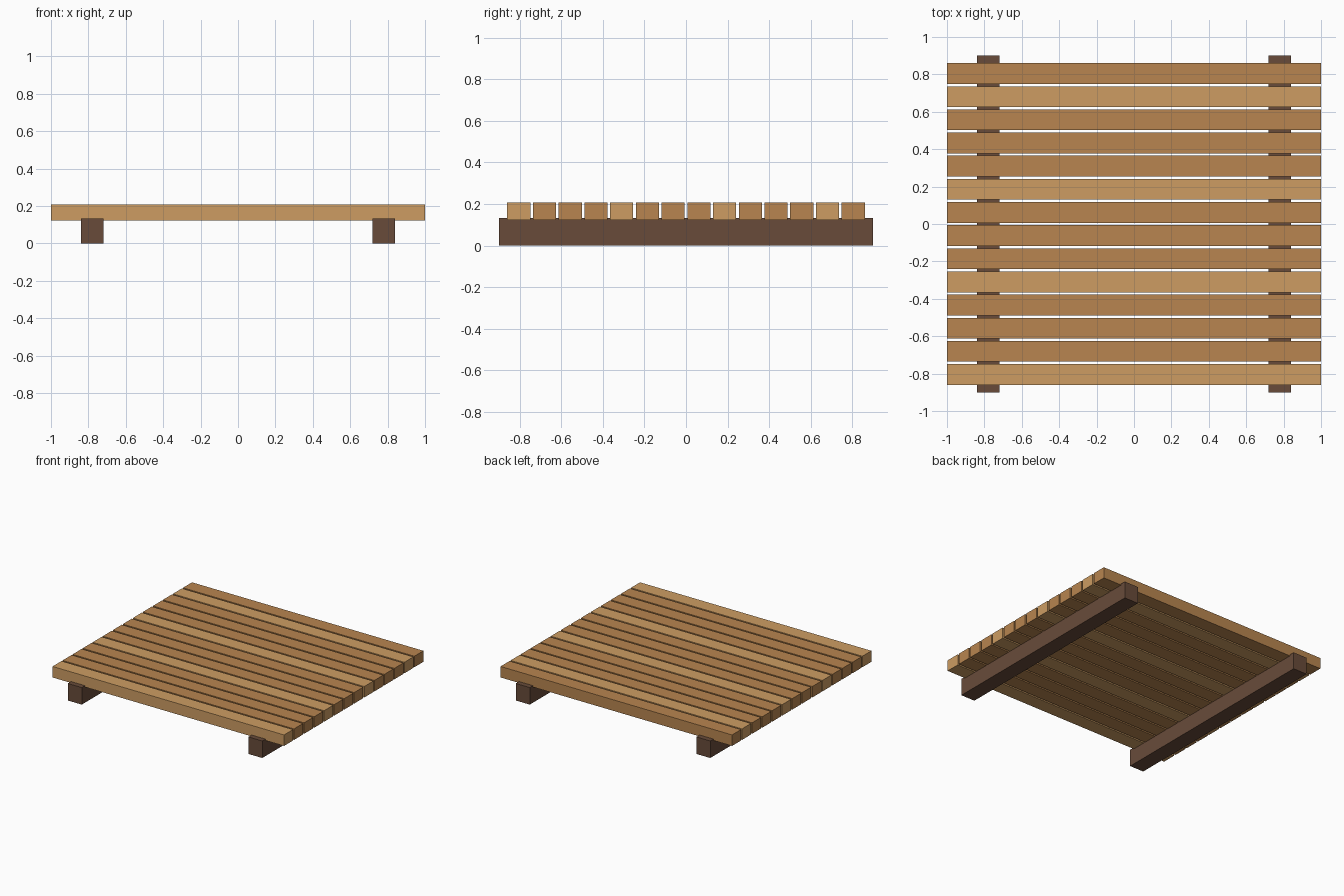
import bpy

if "Cube" in bpy.data.objects:
    bpy.data.objects.remove(bpy.data.objects["Cube"])


def material(name, color):
    m = bpy.data.materials.new(name)
    m.diffuse_color = (*color, 1.0)
    m.use_nodes = True
    m.node_tree.nodes["Principled BSDF"].inputs["Base Color"].default_value = m.diffuse_color
    return m


def box(name, center, size, mat):
    bpy.ops.mesh.primitive_cube_add(size=1, location=center)
    ob = bpy.context.object
    ob.name = name
    ob.scale = size
    bpy.ops.object.transform_apply(location=False, rotation=False, scale=True)
    ob.data.materials.append(mat)
    return ob


light_wood = material("light_wood", (0.61, 0.335, 0.123))
mid_wood = material("mid_wood", (0.48, 0.235, 0.079))
dark_wood = material("dark_wood", (0.14, 0.071, 0.042))

# Two support beams running front to back
for side, x in (("left", -0.78), ("right", 0.78)):
    box(f"{side}_support_beam", (x, 0, 0.0665), (0.12, 1.8, 0.133), dark_wood)

# Deck slats, every fourth one lighter, slightly sunk over the beams
COUNT, PITCH = 14, 0.1238
for i in range(COUNT):
    y = (i - (COUNT - 1) / 2) * PITCH
    box(f"deck_slat_{i + 1}", (0, y, 0.165), (2.0, 0.111, 0.086),
        light_wood if i % 4 == 0 else mid_wood)
